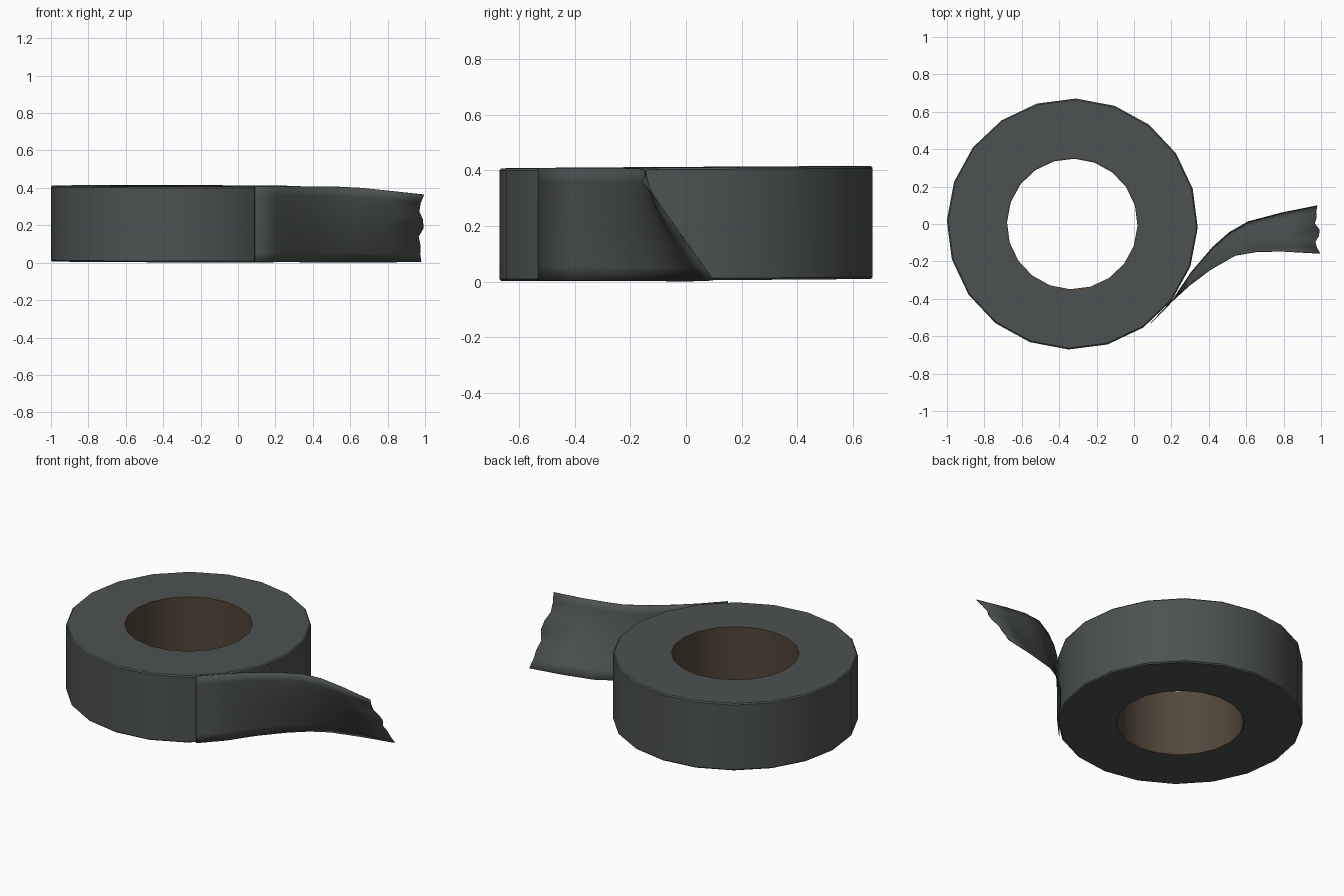
import bpy, math

if "Cube" in bpy.data.objects:
    bpy.data.objects.remove(bpy.data.objects["Cube"])

CX, SIDES, PHASE = -0.33, 20, math.radians(-1.7)


def material(name, rgb):
    m = bpy.data.materials.new(name)
    m.diffuse_color = (*rgb, 1)
    m.use_nodes = True
    m.node_tree.nodes["Principled BSDF"].inputs["Base Color"].default_value = m.diffuse_color
    return m


tape_grey = material("tape grey", (0.075, 0.083, 0.083))
card_brown = material("cardboard brown", (0.085, 0.062, 0.042))


def build(name, verts, faces, mat, angle):
    me = bpy.data.meshes.new(name)
    me.from_pydata(verts, [], faces)
    me.materials.append(mat)
    me.update()
    ob = bpy.data.objects.new(name, me)
    bpy.context.collection.objects.link(ob)
    bpy.ops.object.select_all(action='DESELECT')
    ob.select_set(True)
    bpy.context.view_layer.objects.active = ob
    bpy.ops.object.shade_smooth_by_angle(angle=math.radians(angle))
    return ob


def ring(name, profile, mat):
    """Closed (radius, z) profile turned around the roll axis, resting with a slight tilt."""
    n = len(profile)
    verts, faces = [], []
    for i in range(SIDES):
        a = PHASE + i * math.tau / SIDES
        for r, z in profile:
            x, y = r * math.cos(a), r * math.sin(a)
            verts.append((CX + x, y, z + 0.006 * y - 0.002 * x))
    for i in range(SIDES):
        j = (i + 1) % SIDES
        for k in range(n):
            l = (k + 1) % n
            faces.append((i * n + k, j * n + k, j * n + l, i * n + l))
    return build(name, verts, faces, mat, 30)


# wound tape and its cardboard core
LO, HI = 0.006, 0.411
ring("tape_roll", [(0.357, LO), (0.664, LO), (0.671, LO + 0.007),
                   (0.671, HI - 0.007), (0.664, HI), (0.357, HI)], tape_grey)
ring("cardboard_core", [(0.349, LO + 0.002), (0.357, LO), (0.357, HI), (0.349, HI - 0.002)], card_brown)

# loose end: upper and lower edges of the twisting strip
top = [(0.09, -0.53, 0.408), (0.205, -0.412, 0.408), (0.30, -0.325, 0.409), (0.41, -0.243, 0.408),
       (0.54, -0.168, 0.406), (0.66, -0.147, 0.400), (0.80, -0.146, 0.385), (0.995, -0.157, 0.364)]
low = [(0.09, -0.53, 0.004), (0.205, -0.408, 0.004), (0.305, -0.260, 0.003), (0.42, -0.125, 0.002),
       (0.51, -0.045, 0.002), (0.61, 0.012, 0.002), (0.79, 0.060, 0.003), (0.98, 0.098, 0.005)]
torn = [0, -0.016, -0.022, 0.0, 0.004, -0.02, -0.008, -0.008, 0]   # ragged cut
rows = len(torn)
verts, faces = [], []
for i, (a, b) in enumerate(zip(top, low)):
    end = i == len(top) - 1
    for k in range(rows):
        v = k / (rows - 1)
        f = v if end else v ** 1.4        # upper half hangs, lower half tucks back
        verts.append((a[0] + (b[0] - a[0]) * f + (torn[k] if end else 0),
                      a[1] + (b[1] - a[1]) * f,
                      a[2] + (b[2] - a[2]) * v))
for i in range(len(top) - 1):
    for k in range(rows - 1):
        p = i * rows + k
        faces.append((p, p + 1, p + rows + 1, p + rows))
strip = build("loose_tape_end", verts, faces, tape_grey, 40)
solid = strip.modifiers.new("thickness", 'SOLIDIFY')
solid.thickness = 0.004
solid.offset = 0
